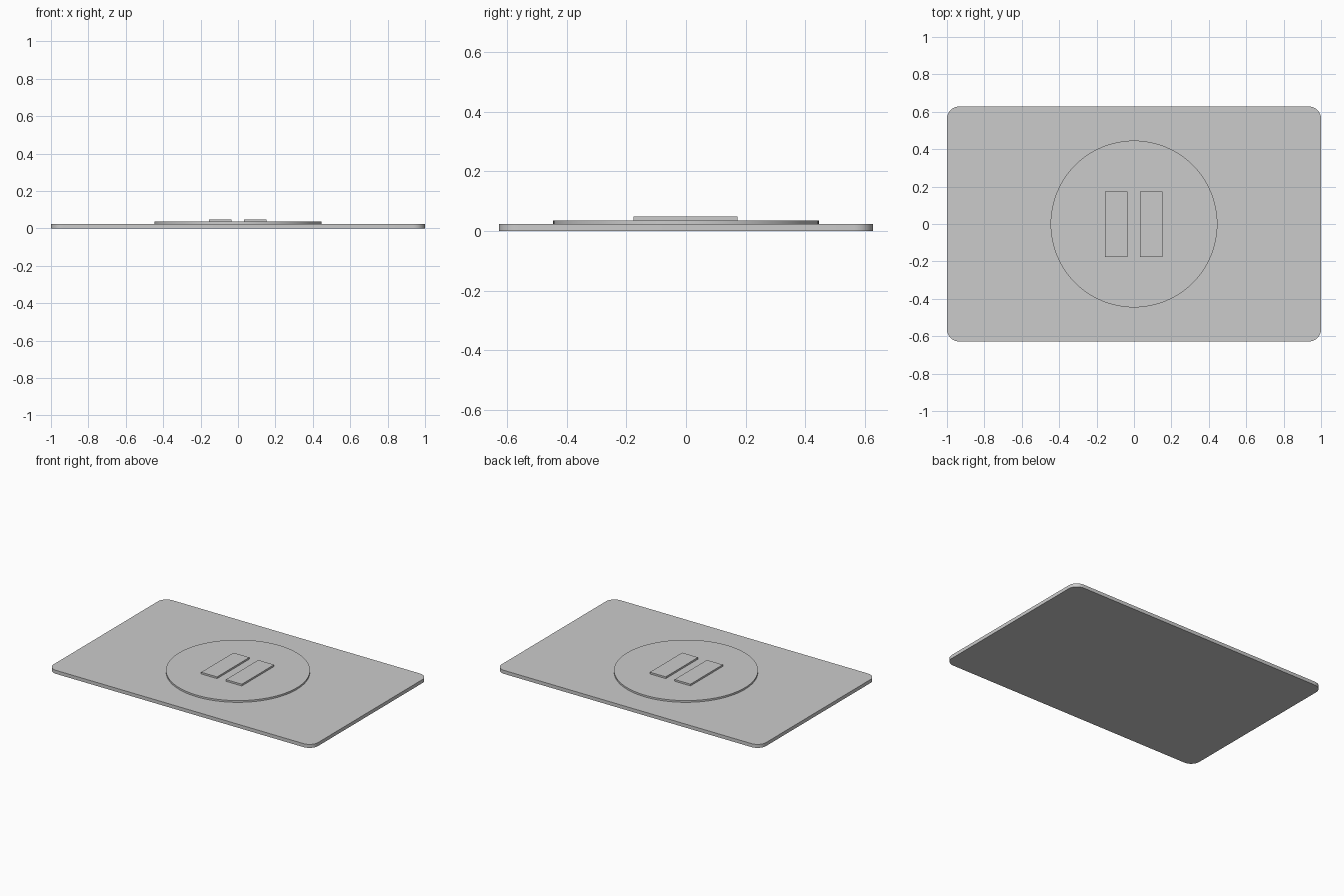
import bpy, bmesh, math

if "Cube" in bpy.data.objects:
    bpy.data.objects.remove(bpy.data.objects["Cube"])

GREY = (0.6, 0.6, 0.6, 1.0)
grey = bpy.data.materials.new("plain grey")
grey.use_nodes = True
grey.diffuse_color = GREY
grey.node_tree.nodes["Principled BSDF"].inputs["Base Color"].default_value = GREY


def slab(name, outline, bottom, top):
    """Extrude a flat outline upwards into a closed slab."""
    bm = bmesh.new()
    face = bm.faces.new([bm.verts.new((x, y, bottom)) for x, y in outline])
    raised = bmesh.ops.extrude_face_region(bm, geom=[face], use_keep_orig=True)
    for v in raised["geom"]:
        if isinstance(v, bmesh.types.BMVert):
            v.co.z = top
    bmesh.ops.recalc_face_normals(bm, faces=bm.faces)
    mesh = bpy.data.meshes.new(name)
    bm.to_mesh(mesh)
    bm.free()
    mesh.materials.append(grey)
    obj = bpy.data.objects.new(name, mesh)
    bpy.context.collection.objects.link(obj)
    bpy.ops.object.select_all(action="DESELECT")
    obj.select_set(True)
    bpy.context.view_layer.objects.active = obj
    bpy.ops.object.shade_smooth_by_angle(angle=math.radians(30))
    return obj


def rounded_rect(half_x, half_y, radius, steps):
    points = []
    for corner, (sx, sy) in enumerate([(1, 1), (-1, 1), (-1, -1), (1, -1)]):
        for i in range(steps + 1):
            a = math.pi / 2 * (corner + i / steps)
            points.append((sx * (half_x - radius) + radius * math.cos(a),
                           sy * (half_y - radius) + radius * math.sin(a)))
    return points


def circle(radius, sides):
    return [(radius * math.cos(math.tau * i / sides),
             radius * math.sin(math.tau * i / sides)) for i in range(sides)]


def rectangle(x0, x1, y0, y1):
    return [(x0, y0), (x1, y0), (x1, y1), (x0, y1)]


# Base plate with rounded corners
slab("base_plate", rounded_rect(1.0, 0.628, 0.065, 10), 0, 0.024)

# Raised round disc
slab("raised_disc", circle(0.446, 96), 0.024, 0.036)

# Two upright bars on the disc
for name, x in (("right_bar", -0.095), ("left_bar", 0.092)):
    slab(name, rectangle(x - 0.06, x + 0.06, -0.176, 0.173), 0.036, 0.048)
